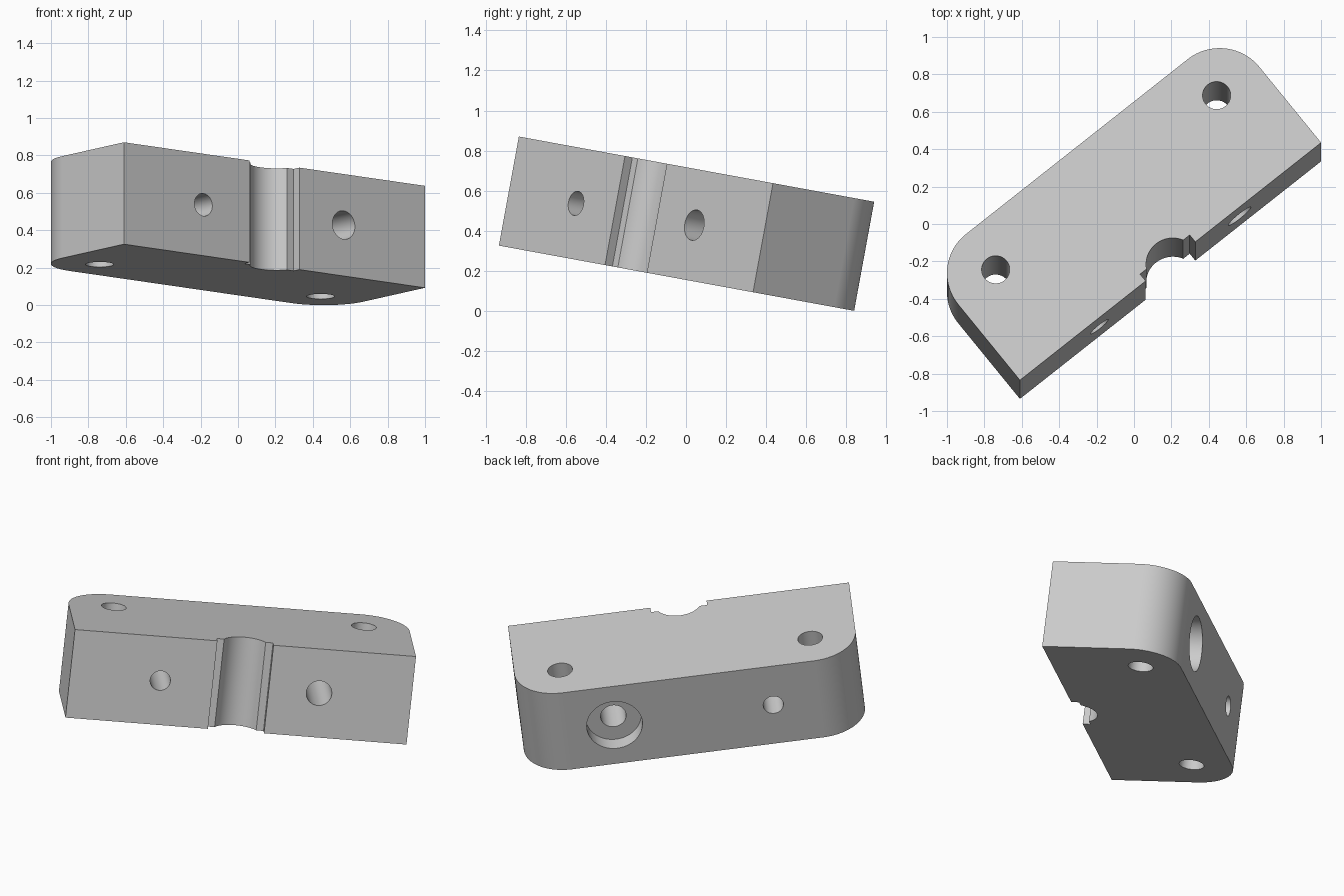
import bpy
import bmesh
from math import pi, cos, sin, asin, radians
from mathutils import Matrix, Vector

old = bpy.data.objects.get("Cube")
if old:
    bpy.data.objects.remove(old, do_unlink=True)

LENGTH, DEPTH, HEIGHT = 2.064, 0.80, 0.554
CORNER = 0.272
MID = LENGTH / 2

steel = bpy.data.materials.new("light_grey")
steel.use_nodes = True
grey = (0.6, 0.6, 0.6, 1)
steel.diffuse_color = grey
steel.node_tree.nodes["Principled BSDF"].inputs["Base Color"].default_value = grey


def arc(cx, cy, r, start, end, steps=24):
    angles = [start + (end - start) * i / steps for i in range(steps + 1)]
    return [(cx + r * cos(a), cy + r * sin(a)) for a in angles]


def cylinder(name, centre, radius, length, along_depth):
    """Helper cutter, upright or running front to back."""
    bm = bmesh.new()
    turn = Matrix.Rotation(pi / 2, 4, 'X') if along_depth else Matrix()
    bmesh.ops.create_cone(bm, cap_ends=True, segments=48, radius1=radius,
                          radius2=radius, depth=length,
                          matrix=Matrix.Translation(centre) @ turn)
    mesh = bpy.data.meshes.new(name)
    bm.to_mesh(mesh)
    bm.free()
    obj = bpy.data.objects.new(name, mesh)
    obj.hide_render = True
    bpy.context.collection.objects.link(obj)
    return obj


# Outline: stepped round groove in front, two rounded corners at the back
groove_r, groove_y, step_half, step_depth = 0.143, -0.02, 0.17, 0.048
g = asin((step_depth - groove_y) / groove_r)
outline = [(0, 0), (MID - step_half, 0), (MID - step_half, step_depth)]
outline += arc(MID, groove_y, groove_r, pi - g, g)
outline += [(MID + step_half, step_depth), (MID + step_half, 0), (LENGTH, 0)]
outline += arc(LENGTH - CORNER, DEPTH - CORNER, CORNER, 0, pi / 2)
outline += arc(CORNER, DEPTH - CORNER, CORNER, pi / 2, pi)

bm = bmesh.new()
base = bm.faces.new([bm.verts.new((x, y, -HEIGHT)) for x, y in outline])
top = bmesh.ops.extrude_face_region(bm, geom=[base])
bmesh.ops.translate(bm, vec=(0, 0, HEIGHT),
                    verts=[v for v in top["geom"] if isinstance(v, bmesh.types.BMVert)])
bmesh.ops.recalc_face_normals(bm, faces=bm.faces)
mesh = bpy.data.meshes.new("clamp_block")
bm.to_mesh(mesh)
bm.free()
mesh.materials.append(steel)
block = bpy.data.objects.new("clamp_block", mesh)
bpy.context.collection.objects.link(block)

# Vertical bolt holes, cross holes and the counterbore in the back
half = -HEIGHT / 2
cutters = [cylinder("bolt_hole", (x, 0.55, half), 0.075, 2, False)
           for x in (0.275, LENGTH - 0.275)]
cutters += [cylinder("small_cross_hole", (0.545, DEPTH / 2, half), 0.061, 2, True),
            cylinder("large_cross_hole", (1.506, DEPTH / 2, half), 0.077, 2, True),
            cylinder("counterbore", (1.506, DEPTH, half), 0.168, 0.2, True)]

bpy.ops.object.select_all(action='DESELECT')
bpy.context.view_layer.objects.active = block
block.select_set(True)
for cutter in cutters:
    mod = block.modifiers.new(cutter.name, 'BOOLEAN')
    mod.operation = 'DIFFERENCE'
    mod.solver = 'EXACT'
    mod.object = cutter
    bpy.ops.object.modifier_apply(modifier=mod.name)
    bpy.data.objects.remove(cutter, do_unlink=True)

# Smooth round walls, crisp edges
bpy.ops.object.shade_smooth_by_angle(angle=radians(30))
weighted = block.modifiers.new("weighted_normals", 'WEIGHTED_NORMAL')
weighted.keep_sharp = True

# Tilted resting pose
block.matrix_world = (Matrix.Translation(Vector((-0.61, -0.835, 0.87)))
                      @ Matrix.Rotation(radians(-10.4), 4, 'X')
                      @ Matrix.Rotation(radians(38.72), 4, 'Z'))
